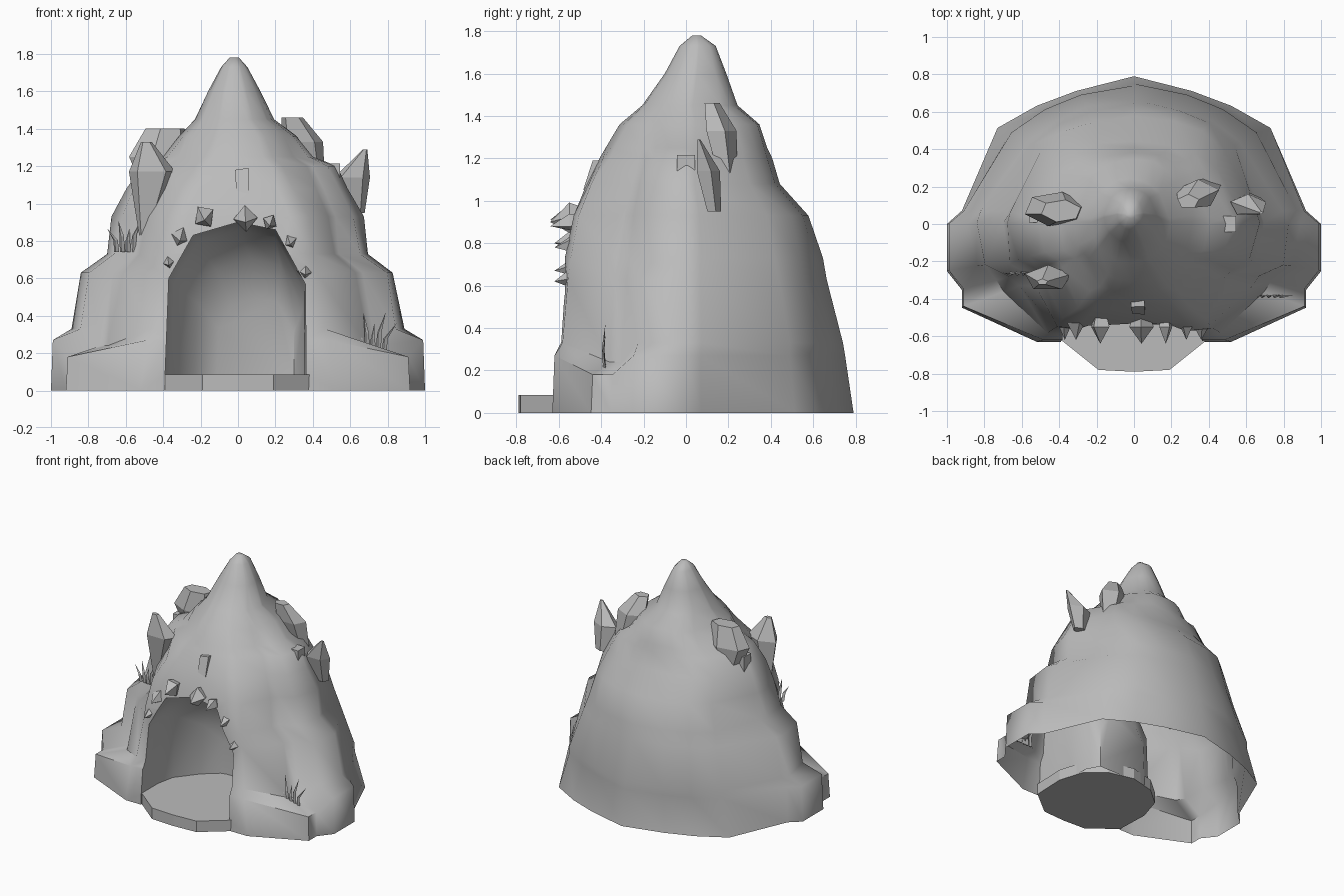
import bpy, bmesh, math, random
from mathutils import Vector

random.seed(4)
cube = bpy.data.objects.get("Cube")
if cube:
    bpy.data.objects.remove(cube, do_unlink=True)

stone = bpy.data.materials.new("grey stone")
stone.use_nodes = True
GREY = (0.5, 0.5, 0.5, 1)
stone.diffuse_color = GREY
stone.node_tree.nodes["Principled BSDF"].inputs["Base Color"].default_value = GREY


def loft(name, rings):
    """Skin a list of equal point rings and cap both ends."""
    bm = bmesh.new()
    rows = [[bm.verts.new(p) for p in ring] for ring in rings]
    n = len(rows[0])
    for a, b in zip(rows, rows[1:]):
        for i in range(n):
            j = (i + 1) % n
            bm.faces.new((a[i], a[j], b[j], b[i]))
    bm.faces.new(rows[0])
    bm.faces.new(rows[-1])
    bmesh.ops.remove_doubles(bm, verts=bm.verts, dist=0.0005)
    bmesh.ops.recalc_face_normals(bm, faces=bm.faces)
    mesh = bpy.data.meshes.new(name)
    bm.to_mesh(mesh)
    bm.free()
    mesh.materials.append(stone)
    obj = bpy.data.objects.new(name, mesh)
    bpy.context.collection.objects.link(obj)
    return obj


def spike(name, stations, sides=5, flat=1.0, turn=0.3):
    """Faceted solid through (centre, radius) stations, thinned along y or z."""
    axis = Vector(stations[-1][0]) - Vector(stations[0][0])
    upright = abs(axis.z) > abs(axis.y)
    rings = []
    for centre, r in stations:
        ring = []
        for i in range(sides):
            t = turn + math.tau * i / sides
            u, v = r * math.cos(t), r * math.sin(t) * flat
            ring.append(Vector(centre) + Vector((u, v, 0) if upright else (u, 0, v)))
        rings.append(ring)
    return loft(name, rings)


def mirrored(half):
    """Close a half outline that starts and ends on the middle line."""
    return half + [(-x, y) for x, y in half[-2:0:-1]]


# Mountain: one half outline, mirrored, swept up a profile
outline = mirrored([(0, 1), (.31, .9), (.52, .8), (.73, .65), (.92, .09), (1, 0), (1, -.4),
                    (.92, -.56), (.92, -.71), (.52, -1), (.36, -1), (0, -1)])
# height, half width, front, back
profile = [(0, 1, -.63, .79), (.27, .99, -.62, .75), (.33, .89, -.6, .74),
           (.63, .83, -.58, .67), (.73, .69, -.57, .64), (.93, .67, -.53, .585),
           (1.08, .59, -.46, .45), (1.2, .52, -.41, .41), (1.25, .4, -.38, .39),
           (1.36, .31, -.31, .35), (1.45, .21, -.21, .24), (1.6, .14, -.1, .19),
           (1.73, .07, -.03, .14), (1.78, .025, .03, .07)]
rings = []
for z, width, front, back in profile:
    middle = (front + back) / 2 * (z / 1.78) ** 2
    ring = []
    for x, y in outline:
        porch = y == -1
        shoulder = -.95 < y < -.5
        roundness = 0 if z < .3 else .75 if z < .9 else 1
        w = width
        if z < 1 and (porch or y > .5):
            w = 1 - (.25 if porch else .36) * z
        if porch and z < 1.1:
            roundness *= .35
        scale = 1 + roundness * (1 / math.hypot(x, y) - 1)
        if shoulder and .3 < z < 1.3:
            scale *= .95 if z < .5 else .91
        if .35 < z < 1.5:
            scale *= random.uniform(.98, 1.02)
        depth = back - middle if y > 0 else middle - front
        drop = .09 if shoulder and .2 < z < .4 else 0
        ring.append((x * scale * w - .02 * (z > 1.4), middle + y * scale * depth, z - drop))
    rings.append(ring)
mountain = loft("mountain", rings)

# Cave hollow: an arch that shrinks towards a rounded back
arch = [(-.39, -.1), (-.39, .08), (-.37, .6), (-.24, .83), (0, .9),
        (.2, .86), (.36, .57), (.365, .08), (.365, -.1)]
sections = [(-.95, 1, 0), (-.42, 1, 0), (-.28, .95, .01), (-.12, .78, .07), (-.02, .55, .1)]
cutter = loft("cave_cutter", [[(x * s + dx, y, z * s if z > 0 else z) for x, z in arch]
                              for y, s, dx in sections])
cutter.hide_render = True
cut = mountain.modifiers.new("cave", "BOOLEAN")
cut.operation = "DIFFERENCE"
cut.solver = "EXACT"
cut.object = cutter
graph = bpy.context.evaluated_depsgraph_get()
mesh = bpy.data.meshes.new_from_object(mountain.evaluated_get(graph))
mountain.modifiers.clear()
mountain.data = mesh
bpy.data.objects.remove(cutter, do_unlink=True)

# Leave the shell open underneath
bm = bmesh.new()
bm.from_mesh(mesh)
under = [f for f in bm.faces if f.normal.z < -.9 and f.calc_center_median().z < .01]
bmesh.ops.delete(bm, geom=under, context="FACES")
bm.to_mesh(mesh)
bm.free()

# Cave floor slab
plan = mirrored([(0, 0), (.2, -.05), (.34, -.17), (.4, -.36), (.39, -.62), (.19, -.78), (0, -.79)])
loft("cave_floor", [[(x, y, z) for x, y in plan] for z in (0, .085)])

# Standing rocks on the shoulders
spike("right_front_rock", [((-.5, -.28, .83), .03), ((-.46, -.29, 1.17), .13),
                           ((-.49, -.31, 1.33), .03)], 5, .55)
spike("right_back_rock", [((-.4, .1, 1.0), .08), ((-.42, .08, 1.25), .17),
                          ((-.39, .07, 1.4), .11)], 6, .55)
spike("right_small_rock", [((-.52, .05, 1.02), .06), ((-.52, .05, 1.19), .06)], 4, 1, .78)
spike("left_back_rock", [((.4, .2, 1.08), .07), ((.34, .16, 1.33), .12),
                         ((.29, .12, 1.46), .06)], 5, .65)
spike("left_side_rock", [((.62, .13, .95), .06), ((.61, .1, 1.14), .1),
                         ((.68, .06, 1.29), .012)], 5, .6)
spike("left_small_rock", [((.46, .0, 1.12), .12), ((.46, .0, 1.215), .12)], 4, .5, .78)

# Spiky stones around the cave mouth
mouth = [(-.37, .69, .04), (-.31, .82, .05), (-.18, .93, .06), (.04, .92, .065),
         (.17, .9, .04), (.28, .8, .045), (.36, .64, .05)]
for i, (x, z, r) in enumerate(mouth):
    y = -.53 - .02 * (z > .85)
    spike(f"mouth_spike_{i}", [((x, y + .08, z), r * .6), ((x, y, z), r),
                               ((x, y - .09, z - .02), 0)], 4, 1.1, .2 + i)

# Slanted plate of stone set above the mouth
plate = [(-.015, 1.18), (.055, 1.19), (.06, 1.05), (-.01, 1.07)]
loft("brow_stone", [[(x, y - (1.19 - z) * .32, z) for x, z in plate] for y in (-.36, -.44)])


# Grass tufts: thin bent blades
def tuft(name, x, y, z, height):
    for i in range(5):
        lean = (i - 2) * .03
        h = height * (.75 + .25 * (i % 2))
        spike(f"{name}_{i}", [((x + lean, y, z), .016),
                              ((x + lean * 1.1, y - .01, z + h * .5), .014),
                              ((x + lean * 2 + .01, y, z + h), 0)], 3, .5)


tuft("left_grass", .72, -.38, .19, .23)
tuft("right_grass", -.59, -.26, .74, .17)

# Soft shading on the mountain, crisp facets elsewhere
bpy.ops.object.select_all(action="DESELECT")
mountain.select_set(True)
bpy.context.view_layer.objects.active = mountain
bpy.ops.object.shade_smooth_by_angle(angle=math.radians(55))
